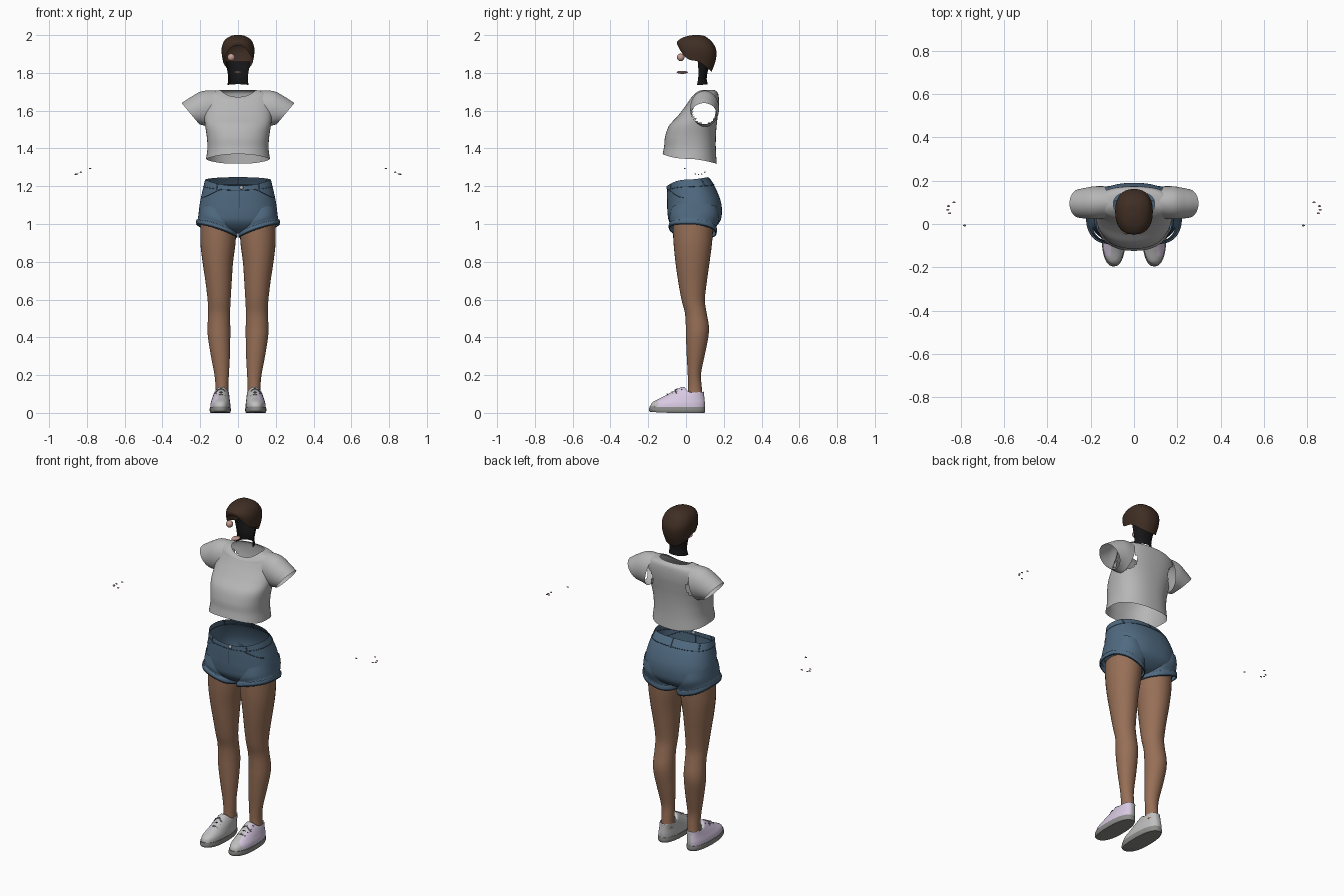
import bpy, bmesh, math
from mathutils import Vector

cube = bpy.data.objects.get("Cube")
if cube:
    bpy.data.objects.remove(cube)


def material(name, r, g, b):
    m = bpy.data.materials.new(name)
    m.diffuse_color = (r, g, b, 1)
    m.use_nodes = True
    shader = m.node_tree.nodes["Principled BSDF"]
    shader.inputs["Base Color"].default_value = (r, g, b, 1)
    shader.inputs["Roughness"].default_value = 0.8
    return m


SHIRT = material("shirt grey", .47, .47, .47)
DENIM = material("denim blue", .08, .145, .22)
SEAM = material("dark denim", .03, .055, .09)
SKIN = material("skin brown", .31, .16, .095)
HAIR = material("hair brown", .05, .027, .017)
BLACK = material("black", .008, .008, .009)
PINK = material("pale pink", .55, .33, .29)
WHITE = material("shoe white", .52, .52, .52)
LAVENDER = material("lavender", .68, .58, .76)
SOLE = material("sole grey", .26, .26, .25)


def section(keys, t):
    """Smooth interpolation through the key rows, t from 0 to 1."""
    u = t * (len(keys) - 1)
    i = min(int(u), len(keys) - 2)
    u -= i
    rows = [keys[min(max(k, 0), len(keys) - 1)] for k in range(i - 1, i + 3)]
    return [b + .5 * u * (c - a + u * (2*a - 5*b + 4*c - d + u * (3*(b - c) + d - a)))
            for a, b, c, d in zip(*rows)]


def body_point(key, a, p=.85):
    """Key row: height, centre x, half width, front y, back y, front rise, back rise."""
    z, cx, w, f, b, rise_f, rise_b = key
    c, s = math.cos(a), math.sin(a)
    mid = (f + b) / 2
    x = cx + w * math.copysign(abs(c) ** p, c)
    y = mid + (b - f) / 2 * math.copysign(abs(s) ** p, s)
    return Vector((x, y, z + (rise_b * abs(s) ** 1.3 if s > 0 else rise_f * s * s)))


def sleeve_point(key, a):
    """Key row: top x, top z, bottom x, bottom z, centre y, half depth."""
    tx, tz, bx, bz, y, h = key
    c = math.cos(a)
    return Vector(((tx + bx) / 2 + (tx - bx) / 2 * c, y + h * math.sin(a),
                   (tz + bz) / 2 + (tz - bz) / 2 * c))


def finish(ob, mirror):
    if mirror:
        mod = ob.modifiers.new("mirror", 'MIRROR')
        mod.use_mirror_merge = False
    return ob


def loft(name, keys, mats, steps=24, n=48, point=body_point, cap="", half=False,
         mirror=False, shift=None, drop=None, paint=None):
    bm = bmesh.new()
    count = n // 2 + 1 if half else n
    rings = []
    for i in range(steps + 1):
        key = section(keys, i / steps)
        pts = [point(key, 2 * math.pi * j / n) for j in range(count)]
        rings.append([bm.verts.new(shift(q) if shift else q) for q in pts])
    for low, high in zip(rings, rings[1:]):
        for j in range(count - 1 if half else count):
            k = (j + 1) % count
            bm.faces.new((low[j], low[k], high[k], high[j]))
    if "bottom" in cap:
        bm.faces.new(rings[0][::-1])
    if "top" in cap:
        bm.faces.new(rings[-1])
    bm.normal_update()
    if drop:
        gone = [f for f in bm.faces if drop(f.calc_center_median())]
        bmesh.ops.delete(bm, geom=gone, context='FACES')
    if paint:
        for f in bm.faces:
            f.material_index = paint(f)
    me = bpy.data.meshes.new(name)
    bm.to_mesh(me)
    bm.free()
    for m in mats:
        me.materials.append(m)
    ob = bpy.data.objects.new(name, me)
    bpy.context.collection.objects.link(ob)
    bpy.ops.object.select_all(action='DESELECT')
    ob.select_set(True)
    bpy.context.view_layer.objects.active = ob
    bpy.ops.object.shade_smooth_by_angle(angle=math.radians(50))
    return finish(ob, mirror)


def cord(name, pts, r, mat, mirror=False):
    cu = bpy.data.curves.new(name, 'CURVE')
    cu.dimensions = '3D'
    cu.bevel_depth = r
    cu.bevel_resolution = 1
    sp = cu.splines.new('POLY')
    sp.points.add(len(pts) - 1)
    for p, q in zip(sp.points, pts):
        p.co = (*q, 1)
    cu.materials.append(mat)
    ob = bpy.data.objects.new(name, cu)
    bpy.context.collection.objects.link(ob)
    return finish(ob, mirror)


def blob(name, loc, size, mat, mirror=False):
    bpy.ops.mesh.primitive_uv_sphere_add(segments=20, ring_count=12, location=loc)
    ob = bpy.context.object
    ob.name = name
    ob.scale = size
    bpy.ops.object.transform_apply(location=True, rotation=False, scale=True)
    bpy.ops.object.shade_smooth()
    ob.data.materials.append(mat)
    return finish(ob, mirror)


# Hair: open hood with a raised front hairline, and a dark nape
loft("hair", [(1.865, 0, .08, -.044, .135, .08, -.06), (1.9, 0, .086, -.048, .157, .06, -.035),
              (1.94, 0, .085, -.04, .16, .033, -.02), (1.975, 0, .069, -.012, .137, .014, -.01),
              (1.996, 0, .036, .028, .1, .003, -.002), (2.0, 0, .006, .06, .07, 0, 0)],
     [HAIR], cap="top")
loft("nape_hair", [(1.735, 0, .056, .0, .115, 0, .005), (1.78, 0, .052, .02, .11, 0, 0),
                   (1.86, 0, .066, .0, .128, 0, 0)], [BLACK], steps=8, half=True)

# Loose face parts
blob("eye", (-.036, -.028, 1.882), (.02, .02, .02), PINK)
blob("mouth", (0, -.02, 1.803), (.021, .03, .008), PINK)

# Shirt: torso shell with arm holes, then short sleeves
loft("shirt_torso", [(1.345, 0, .169, -.124, .163, .025, -.026), (1.4, 0, .162, -.116, .158, .01, -.01),
                     (1.46, 0, .165, -.111, .158, 0, 0), (1.52, 0, .174, -.09, .162, 0, 0),
                     (1.57, 0, .18, -.045, .168, 0, 0), (1.62, 0, .18, -.006, .174, 0, 0),
                     (1.665, 0, .176, .016, .174, -.012, 0), (1.697, 0, .15, .022, .168, -.035, -.002),
                     (1.709, 0, .095, .035, .15, -.036, .001)],
     [SHIRT], steps=48, n=64,
     drop=lambda c: abs(c.x) > .1 and ((c.y - .097) / .062) ** 2 + ((c.z - 1.6) / .07) ** 2 < 1)
loft("shirt_sleeves", [(.12, 1.706, .165, 1.515, .1, .075), (.19, 1.703, .178, 1.52, .098, .076),
                       (.25, 1.672, .19, 1.524, .096, .072), (.298, 1.64, .205, 1.528, .095, .066)],
     [SHIRT], point=sleeve_point, mirror=True)

# Shorts: hips, legs with rolled cuffs, and stitching
HIPS = [(.95, 0, .05, 0, .07, 0, 0), (.968, 0, .12, -.05, .13, 0, 0), (1.01, 0, .2, -.088, .178, 0, 0),
        (1.06, 0, .207, -.098, .19, 0, 0), (1.12, 0, .2, -.1, .184, 0, 0),
        (1.185, 0, .186, -.1, .155, -.015, .008), (1.235, 0, .174, -.098, .117, -.032, .013)]
loft("shorts_hips", HIPS, [DENIM], steps=36, n=64, cap="bottom")


def slant(q):
    return Vector((q.x, q.y, q.z + (q.x - .11) * .32))


loft("shorts_legs", [(.965, .112, .106, -.086, .157, .012, -.016), (.972, .112, .11, -.092, .163, .012, -.016),
                     (.988, .112, .108, -.09, .163, .01, -.012), (.994, .111, .102, -.084, .16, .01, -.01),
                     (1.03, .108, .1, -.088, .175, 0, 0), (1.08, .105, .096, -.08, .17, 0, 0)],
     [DENIM], mirror=True, shift=slant)
hem = section([(.965, .112, .107, -.087, .158, .012, -.016)] * 2, 0)
cord("shorts_cuff_edges", [slant(body_point(hem, i * math.pi / 24)) for i in range(49)], .003, SEAM, True)


def on_hips(t, degrees):
    return body_point(section(HIPS, t), math.radians(degrees))


cord("waistband_seam", [on_hips(.87, i * 6) for i in range(61)], .0018, SEAM)
cord("fly_seam", [on_hips(.87 - i * .025, -89) for i in range(13)], .0015, SEAM)
cord("pocket_seams", [on_hips(.86 - .14 * math.sin(i * math.pi / 20), -62 + i * 4.4) for i in range(11)],
     .002, SEAM, True)
for i, angle in enumerate((-55, -125, 35, 90, 145)):
    cord(f"belt_loop_{i + 1}", [on_hips(t, angle) for t in (.86, .92, .985)], .0035, DENIM)
blob("shorts_button", on_hips(.93, -86), (.01, .006, .01), SHIRT)

# Legs
LEG = [(.08, .086, .036, .008, .09), (.14, .085, .034, .01, .083), (.21, .087, .039, .009, .08),
       (.3, .093, .05, .004, .098), (.4, .1, .059, .0, .118), (.46, .101, .06, -.001, .121),
       (.53, .1, .058, -.006, .109), (.6, .1, .061, -.024, .1), (.7, .103, .07, -.042, .111),
       (.8, .107, .081, -.056, .125), (.9, .106, .093, -.066, .138), (1.0, .104, .095, -.07, .145)]
loft("legs", [k + (0, 0) for k in LEG], [SKIN], steps=44, n=32, cap="bottom", mirror=True,
     point=lambda k, a: body_point(k, a, 1))

# Shoes: sole, upper with coloured outer side, and laces
loft("shoe_soles", [(0, .094, .052, -.19, .098, .006, 0), (.012, .094, .056, -.196, .102, .003, 0),
                    (.03, .094, .055, -.193, .1, .004, 0)], [SOLE], steps=6, cap="bottom top", mirror=True)
UPPER = [(.026, .094, .053, -.19, .099, 0, 0), (.05, .093, .052, -.178, .1, .006, 0),
         (.073, .091, .047, -.13, .098, .008, 0), (.092, .089, .043, -.075, .096, .018, 0),
         (.108, .087, .039, -.02, .094, .03, .004), (.1, .086, .033, .0, .086, .026, 0)]
loft("shoe_uppers", UPPER, [WHITE, LAVENDER], steps=25, mirror=True,
     paint=lambda f: int(f.normal.x > .3 and f.calc_center_median().y > -.15))
for i in range(4):
    y, z = -.1 + i * .025, .096 + i * .011
    cord(f"lace_{i + 1}", [(.064, y + .006, z - .008), (.09, y, z + .004), (.116, y + .006, z - .008)],
         .0035, BLACK if i % 2 else SOLE, True)
cord("lace_bows", [(.06, -.05, .1), (.075, -.058, .122), (.09, -.045, .128), (.107, -.058, .122),
                   (.122, -.05, .1)], .003, SOLE, True)

# Loose fingernails
NAILS = {"thumb": (.783, -.007, 1.294), "index": (.852, .05, 1.265), "middle": (.86, .066, 1.262),
         "ring": (.857, .083, 1.264), "little": (.832, .1, 1.274)}
for finger, spot in NAILS.items():
    blob(finger + "_nails", spot, (.007, .004, .003), PINK, True)
